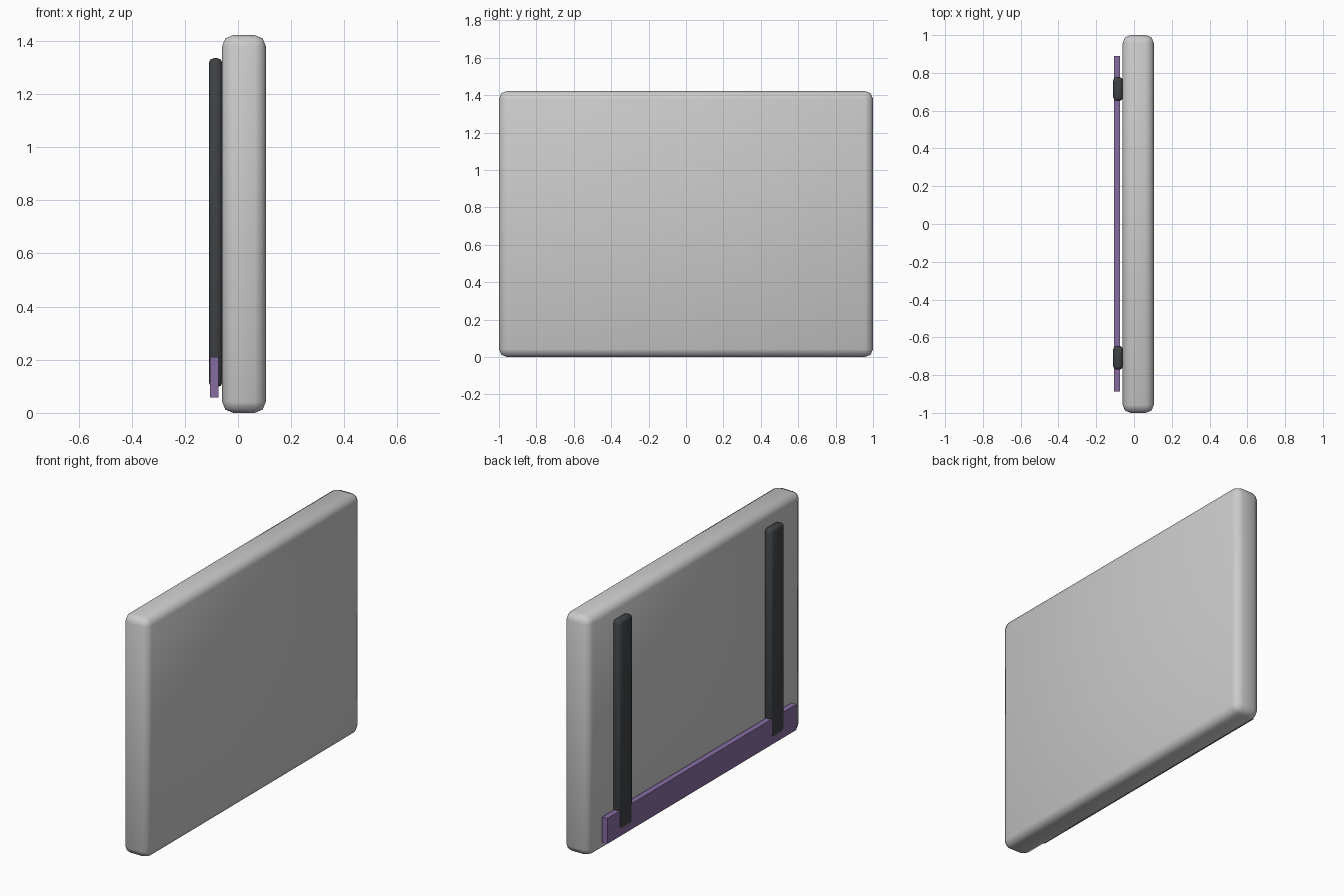
import bpy, math

if "Cube" in bpy.data.objects:
    bpy.data.objects.remove(bpy.data.objects["Cube"])


def material(name, rgb):
    m = bpy.data.materials.new(name)
    m.diffuse_color = (*rgb, 1)
    m.use_nodes = True
    m.node_tree.nodes["Principled BSDF"].inputs["Base Color"].default_value = m.diffuse_color
    return m


def box(name, lo, hi, bevel=0, segments=2, mat=None):
    """Box between two corners, with optional rounded edges."""
    bpy.ops.mesh.primitive_cube_add(size=1, location=[(a + b) / 2 for a, b in zip(lo, hi)])
    ob = bpy.context.object
    ob.name = name
    ob.scale = [b - a for a, b in zip(lo, hi)]
    bpy.ops.object.transform_apply(location=False, rotation=False, scale=True)
    if bevel:
        mod = ob.modifiers.new("rounded_edges", 'BEVEL')
        mod.width = bevel
        mod.segments = segments
        bpy.ops.object.modifier_apply(modifier=mod.name)
        bpy.ops.object.shade_smooth_by_angle(angle=math.radians(50))
    if mat:
        ob.data.materials.append(mat)
    return ob


dark = material("dark_grey", (0.05, 0.055, 0.06))
purple = material("purple", (0.24, 0.15, 0.36))

# Main rounded panel
box("panel", (-0.06, -1, 0), (0.105, 1, 1.422), 0.042)

# Two upright rails on the back face
for label, y in (("left", -0.708), ("right", 0.715)):
    box(f"rail_{label}", (-0.11, y - 0.063, 0.097), (-0.059, y + 0.063, 1.335), 0.018, mat=dark)

# Crossbar through the bottom of the rails
box("crossbar", (-0.106, -0.887, 0.058), (-0.073, 0.89, 0.21), mat=purple)
